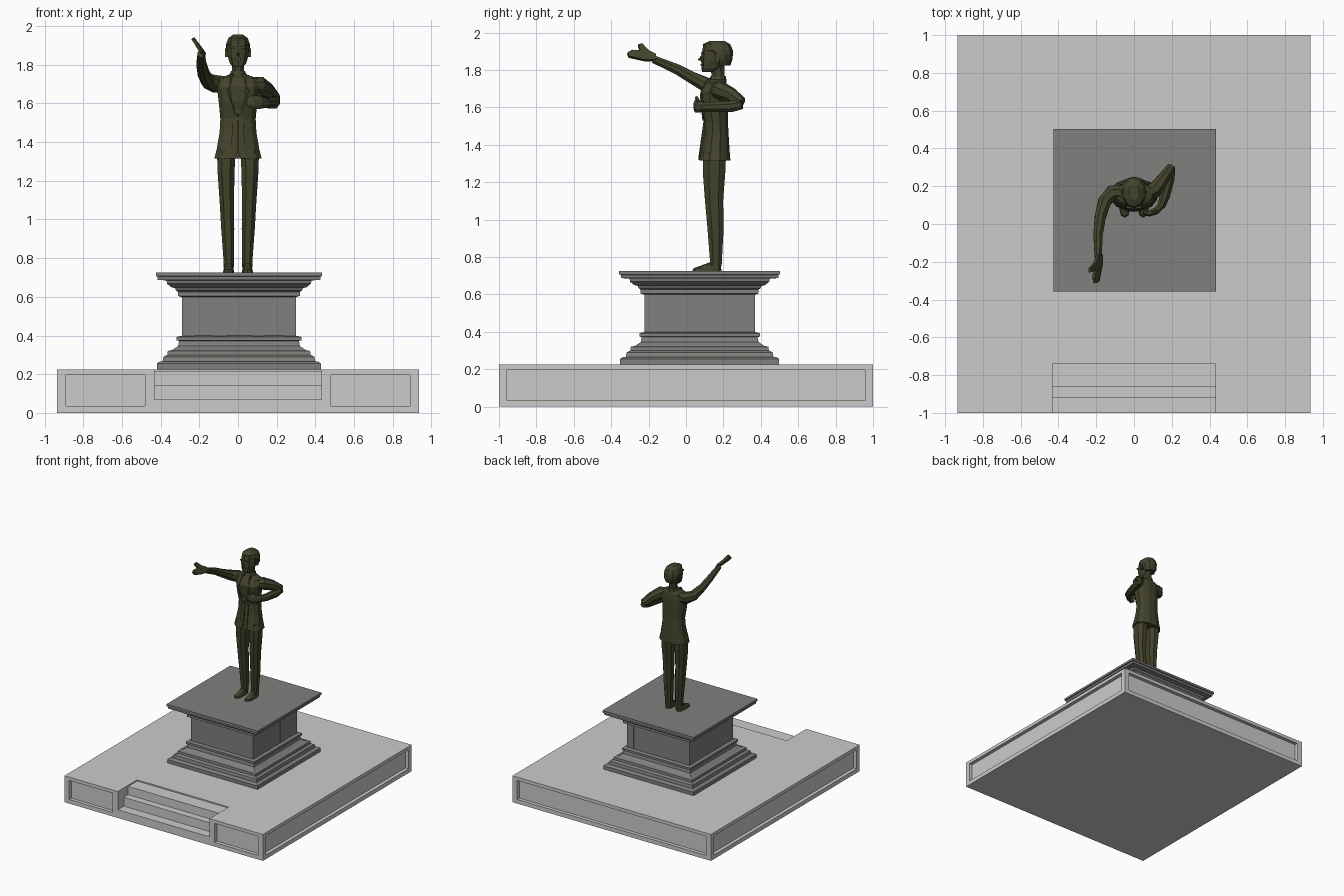
import bpy, bmesh
from math import sin, cos, pi, copysign
from mathutils import Vector as V


def material(name, rgb):
    m = bpy.data.materials.new(name)
    m.diffuse_color = (*rgb, 1)
    return m


BRONZE = material("dark_bronze", (0.055, 0.055, 0.025))
STONE = material("dark_stone", (0.22, 0.215, 0.205))


def finish(name, bm, mat=None):
    bmesh.ops.recalc_face_normals(bm, faces=bm.faces)
    me = bpy.data.meshes.new(name)
    bm.to_mesh(me)
    bm.free()
    ob = bpy.data.objects.new(name, me)
    bpy.context.collection.objects.link(ob)
    if mat:
        me.materials.append(mat)
    return ob


def skin(name, rings, mat):
    bm = bmesh.new()
    vs = [[bm.verts.new(p) for p in r] for r in rings]
    n = len(vs[0])
    for a, b in zip(vs, vs[1:]):
        for i in range(n):
            j = (i + 1) % n
            bm.faces.new((a[i], a[j], b[j], b[i]))
    bm.faces.new(vs[0])
    bm.faces.new(vs[-1])
    return finish(name, bm, mat)


def loft(name, sections, n=10, mat=BRONZE, e=1.0):
    """Stack of horizontal rings: (z, cx, cy, rx, ry)."""
    def f(t):
        return copysign(abs(t) ** e, t)
    return skin(name, [[(cx + rx * f(cos(2 * pi * (i + .5) / n)),
                         cy + ry * f(sin(2 * pi * (i + .5) / n)), z)
                        for i in range(n)] for z, cx, cy, rx, ry in sections], mat)


def limb(name, pts, n=8):
    """Rings along a path: (x, y, z, half width, half height)."""
    c = [V(p[:3]) for p in pts]
    rings = []
    for k, p in enumerate(pts):
        q = (c[min(k + 1, len(c) - 1)] - c[max(k - 1, 0)]).to_track_quat('Z', 'Y')
        rings.append([c[k] + q @ V((p[3] * cos(2 * pi * (i + .5) / n),
                                    p[4] * sin(2 * pi * (i + .5) / n), 0))
                      for i in range(n)])
    return skin(name, rings, BRONZE)


def prism(name, pts, off):
    return skin(name, [[V(p) for p in pts], [V(p) + V(off) for p in pts]], BRONZE)


def add_box(bm, x0, x1, y0, y1, z0, z1):
    for v in bmesh.ops.create_cube(bm, size=1)["verts"]:
        v.co = ((x0 + x1) / 2 + v.co.x * (x1 - x0), (y0 + y1) / 2 + v.co.y * (y1 - y0),
                (z0 + z1) / 2 + v.co.z * (z1 - z0))


def box(name, *b, mat=None):
    bm = bmesh.new()
    add_box(bm, *b)
    return finish(name, bm, mat)


# Plinth with recessed panels and a stepped notch at the front
plinth = box("plinth", -.935, .935, -1, 1, 0, .225)
bm = bmesh.new()
D = .03
for s in (-1, 1):
    add_box(bm, *sorted((s * (.935 - D), s * 1.1)), -.96, .96, .035, .197)
    add_box(bm, *sorted((s * .48, s * .89)), -1.1, -1 + D, .035, .197)
add_box(bm, -.89, .89, 1 - D, 1.1, .035, .197)
cutters = [finish("panel_cutter", bm)]
for y, z in ((-.92, .07), (-.86, .145), (-.74, .215)):
    cutters.append(box("step_cutter", -.432, .432, -1.1, y, z, .4))
for c in cutters:
    c.hide_render = True
    m = plinth.modifiers.new("cut", 'BOOLEAN')
    m.operation, m.solver, m.object = 'DIFFERENCE', 'EXACT', c
bpy.context.view_layer.objects.active = plinth
for m in list(plinth.modifiers):
    bpy.ops.object.modifier_apply(modifier=m.name)
for c in cutters:
    bpy.data.objects.remove(c)

# Pedestal: square moulding profile (half width, z)
PX, PY = .005, .073
profile = [(.425, .225), (.425, .255), (.41, .265), (.395, .265), (.39, .29), (.37, .30),
           (.368, .32), (.345, .325), (.33, .335), (.315, .345), (.31, .372), (.322, .375),
           (.322, .393), (.305, .397), (.288, .40), (.288, .60), (.30, .60), (.315, .605),
           (.315, .625), (.328, .635), (.33, .645), (.35, .65), (.372, .668), (.375, .685),
           (.42, .687), (.422, .705), (.43, .707), (.43, .725)]
skin("pedestal", [[(PX + a * h, PY + b * h, z) for a, b in
                   ((-1, -1), (1, -1), (1, 1), (-1, 1))] for h, z in profile], STONE)
# Flat strips dividing the pedestal faces
for o in (-.262, -.1, .1, .262):
    box("pedestal_strip", PX + o - .032, PX + o + .032, PY - .295, PY + .295, .39, .61, mat=STONE)
    box("pedestal_strip", PX - .295, PX + .295, PY + o - .032, PY + o + .032, .39, .61, mat=STONE)

# Legs and shoes
for s in (-1, 1):
    loft("trouser_leg", [(.752, s * .048, .158, .029, .035), (.78, s * .048, .16, .028, .034),
                         (.95, s * .053, .158, .036, .046), (1.1, s * .058, .15, .040, .052),
                         (1.25, s * .062, .15, .047, .064), (1.36, s * .06, .153, .052, .066)],
         8, e=.85)
    loft("shoe", [(.724, s * .049, .112, .029, .078), (.74, s * .049, .114, .028, .074),
                  (.752, s * .048, .13, .024, .056), (.772, s * .047, .158, .022, .03)], 10, e=.8)

# Jacket body, flaring to the hem
loft("jacket", [(1.315, 0, .155, .126, .085), (1.36, 0, .157, .114, .079),
                (1.45, 0, .162, .098, .068), (1.52, 0, .162, .094, .064),
                (1.61, 0, .153, .103, .074), (1.685, 0, .15, .112, .075),
                (1.73, 0, .16, .10, .058), (1.75, 0, .17, .045, .04)], 12, e=.85)
for s in (-1, 1):
    prism("lapel", [(0, .088, 1.53), (s * .018, .085, 1.55), (s * .055, .074, 1.665),
                    (s * .042, .08, 1.69), (s * .04, .115, 1.752), (s * .026, .115, 1.755)],
          (0, .02, 0))
    prism("jacket_front_edge", [(s * .004, .066, 1.33), (s * .035, .068, 1.318),
                                (s * .03, .094, 1.52), (s * .002, .094, 1.53)], (0, .02, 0))
prism("tie", [(-.012, .09, 1.55), (.012, .09, 1.55), (.014, .085, 1.67), (.008, .13, 1.75),
              (-.008, .13, 1.75), (-.014, .085, 1.67)], (0, .015, 0))
loft("collar", [(1.735, 0, .168, .052, .05), (1.768, 0, .172, .038, .04)], 10)

# Neck, head and hair
loft("neck", [(1.73, 0, .172, .034, .038), (1.84, 0, .17, .033, .04)], 8)
loft("head", [(1.788, 0, .118, .026, .032), (1.808, 0, .135, .045, .052),
              (1.85, 0, .152, .057, .071), (1.89, 0, .16, .06, .076),
              (1.925, 0, .163, .054, .072), (1.945, 0, .165, .035, .05)], 10, e=.9)
loft("hair", [(1.825, 0, .2, .042, .038), (1.855, 0, .195, .06, .053),
              (1.885, 0, .188, .065, .063), (1.905, 0, .171, .065, .08),
              (1.938, 0, .163, .052, .073), (1.955, 0, .167, .028, .04)], 10, e=.9)
prism("nose", [(0, .09, 1.888), (0, .062, 1.853), (0, .09, 1.846)], (.007, .006, 0))
prism("nose", [(0, .09, 1.888), (0, .062, 1.853), (0, .09, 1.846)], (-.007, .006, 0))
for s in (-1, 1):
    box("ear", *sorted((s * .05, s * .067)), .158, .18, 1.84, 1.885, mat=BRONZE)
box("brow", -.04, .04, .081, .11, 1.885, 1.893, mat=BRONZE)
box("mouth", -.018, .018, .078, .1, 1.824, 1.832, mat=BRONZE)

# Raised right arm reaching forward, open hand
limb("raised_arm", [(-.06, .165, 1.70, .048, .045), (-.115, .165, 1.70, .045, .048),
                    (-.155, .12, 1.715, .038, .042), (-.178, .04, 1.755, .032, .034),
                    (-.19, -.05, 1.805, .027, .029), (-.19, -.175, 1.858, .02, .022)])
wrist, along, across = V((-.19, -.165, 1.862)), V((-.02, -.15, .02)), V((-.022, 0, .032))
hand = [(0, -.45), (.35, -.75), (.95, -.5), (1, .1), (.85, .6), (.55, .75), (.62, 1.7),
        (.48, 1.9), (.25, .9), (0, .45)]
prism("open_hand", [wrist + along * t + across * w for t, w in hand], (.016, .004, .010))

# Bent left arm, hand held before the chest
limb("bent_upper_arm", [(.06, .16, 1.69, .048, .045), (.11, .18, 1.692, .044, .05),
                        (.155, .24, 1.665, .034, .042), (.195, .297, 1.622, .026, .034)])
limb("bent_forearm", [(.198, .30, 1.615, .022, .026), (.187, .24, 1.605, .03, .033),
                      (.165, .15, 1.602, .028, .03), (.142, .09, 1.602, .023, .026)])
limb("bent_hand", [(.148, .10, 1.602, .018, .024), (.115, .068, 1.605, .02, .036),
                   (.08, .055, 1.607, .017, .038), (.05, .06, 1.605, .012, .026)])
limb("bent_thumb", [(.125, .068, 1.625, .01, .01), (.10, .055, 1.655, .008, .008)], 6)
